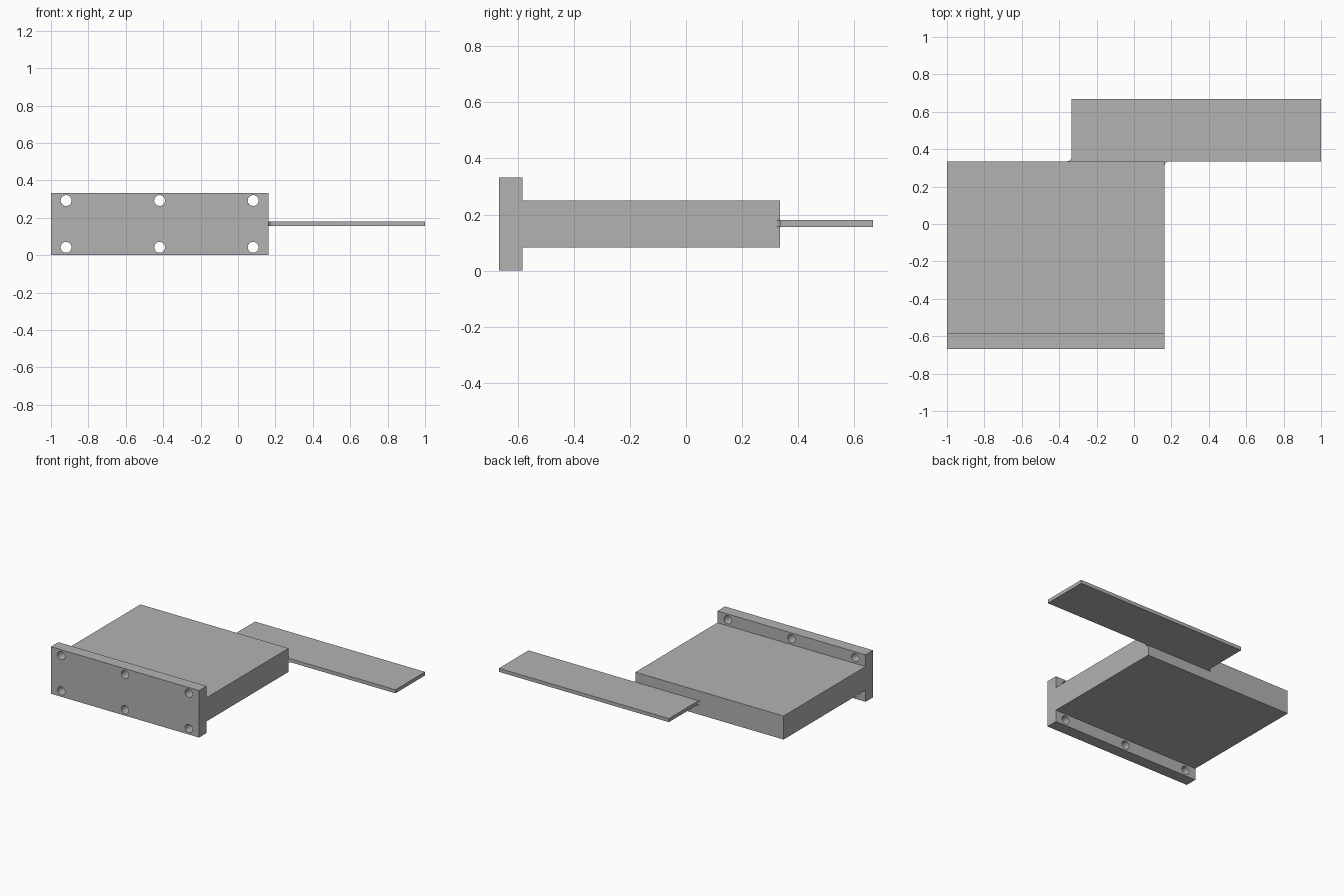
import bpy
import bmesh
from math import pi, sin, cos
from mathutils import Matrix

cube = bpy.data.objects.get("Cube")
if cube:
    bpy.data.objects.remove(cube, do_unlink=True)

grey = bpy.data.materials.new("plain grey")
grey.use_nodes = True
grey.diffuse_color = (0.448, 0.448, 0.448, 1)
grey.node_tree.nodes["Principled BSDF"].inputs["Base Color"].default_value = grey.diffuse_color

# Shared dimensions
LEFT, RIGHT = -1.0, 0.162
FRONT, STEP, BACK, TAIL = -0.667, -0.583, 0.335, 0.667
MID_X = (LEFT + RIGHT) / 2


def prism(name, outline, axis, start, end):
    """Extrude a closed 2D outline along x ('X') or z ('Z')."""
    bm = bmesh.new()
    place = (lambda a, b: (start, a, b)) if axis == 'X' else (lambda a, b: (a, b, start))
    face = bm.faces.new([bm.verts.new(place(a, b)) for a, b in outline])
    extruded = bmesh.ops.extrude_face_region(bm, geom=[face])
    verts = [v for v in extruded["geom"] if isinstance(v, bmesh.types.BMVert)]
    depth = end - start
    bmesh.ops.translate(bm, verts=verts, vec=(depth, 0, 0) if axis == 'X' else (0, 0, depth))
    # Extruding may keep or drop the first face, so make sure both ends are closed
    bmesh.ops.holes_fill(bm, edges=[e for e in bm.edges if e.is_boundary], sides=0)
    bmesh.ops.recalc_face_normals(bm, faces=bm.faces)
    mesh = bpy.data.meshes.new(name)
    bm.to_mesh(mesh)
    bm.free()
    mesh.materials.append(grey)
    obj = bpy.data.objects.new(name, mesh)
    bpy.context.collection.objects.link(obj)
    return obj


def arc(cx, cy, r, a0, a1, steps=8):
    return [(cx + r * cos(a0 + (a1 - a0) * i / steps),
             cy + r * sin(a0 + (a1 - a0) * i / steps)) for i in range(steps + 1)]


# Body and mounting flange share one T-shaped side profile
body = prism("body_with_flange", [
    (FRONT, 0), (STEP, 0), (STEP, 0.083), (BACK, 0.083),
    (BACK, 0.25), (STEP, 0.25), (STEP, 0.333), (FRONT, 0.333)], 'X', LEFT, RIGHT)

# Six bolt holes through the flange
bm = bmesh.new()
for x in (MID_X - 0.5, MID_X, MID_X + 0.5):
    for z in (0.042, 0.292):
        place = Matrix.Translation((x, (FRONT + STEP) / 2, z)) @ Matrix.Rotation(pi / 2, 4, 'X')
        bmesh.ops.create_cone(bm, cap_ends=True, segments=32, radius1=0.029,
                              radius2=0.029, depth=0.3, matrix=place)
mesh = bpy.data.meshes.new("hole_cutter")
bm.to_mesh(mesh)
bm.free()
mesh.materials.append(grey)
cutter = bpy.data.objects.new("hole_cutter", mesh)
bpy.context.collection.objects.link(cutter)

holes = body.modifiers.new("bolt_holes", 'BOOLEAN')
holes.operation = 'DIFFERENCE'
holes.solver = 'EXACT'
holes.object = cutter
bpy.ops.object.select_all(action='DESELECT')
bpy.context.view_layer.objects.active = body
body.select_set(True)
bpy.ops.object.modifier_apply(modifier=holes.name)
bpy.data.objects.remove(cutter, do_unlink=True)

# Thin offset tongue with concave fillets where it meets the body
R = 0.027
TONGUE = -0.333
outline = [(1, TAIL), (TONGUE, TAIL)]
outline += arc(TONGUE - R, BACK + R, R, 0, -pi / 2)
outline += [(RIGHT, BACK)]
outline += arc(RIGHT + R, BACK - R, R, pi, pi / 2)
outline += [(1, BACK)]
tongue = prism("tongue", outline, 'Z', 0.155, 0.18)

for obj in (body, tongue):
    bpy.ops.object.select_all(action='DESELECT')
    bpy.context.view_layer.objects.active = obj
    obj.select_set(True)
    bpy.ops.object.shade_smooth_by_angle(angle=pi / 6)
